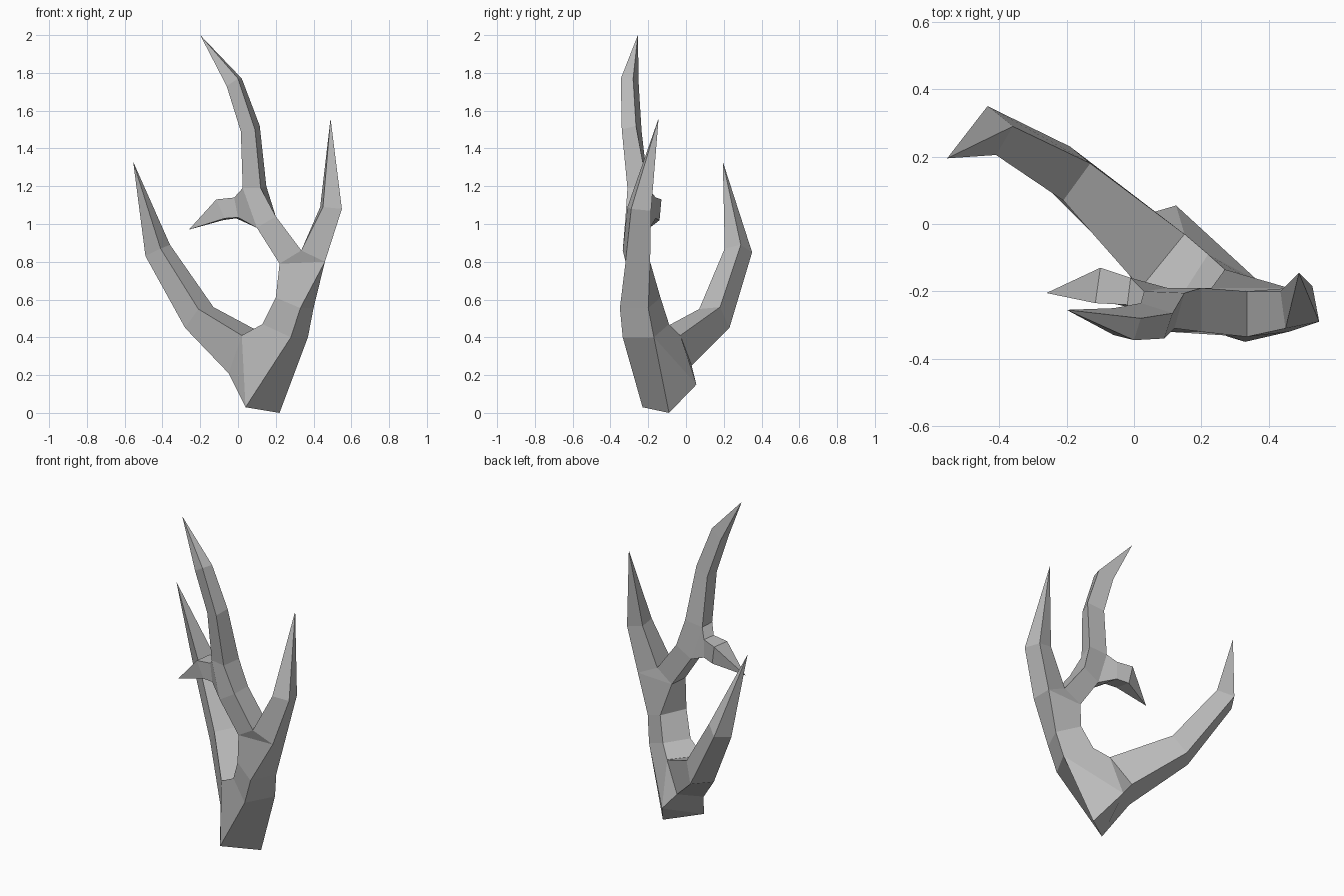
import bpy, bmesh

cube = bpy.data.objects.get("Cube")
if cube:
    bpy.data.objects.remove(cube, do_unlink=True)

mat = bpy.data.materials.new("bone grey")
mat.use_nodes = True
grey = (0.5, 0.5, 0.5, 1)
mat.diffuse_color = grey
mat.node_tree.nodes["Principled BSDF"].inputs["Base Color"].default_value = grey

bm = bmesh.new()


def ring(*points):
    return [bm.verts.new(p) for p in points]


def face(*verts):
    bm.faces.new(verts)


def branch(rings, tip=None):
    """Bridge four-sided rings, then close them to a point."""
    for a, b in zip(rings, rings[1:]):
        for i in range(4):
            j = (i + 1) % 4
            face(a[i], a[j], b[j], b[i])
    if tip:
        end = bm.verts.new(tip)
        last = rings[-1]
        for i in range(4):
            face(last[i], last[(i + 1) % 4], end)


# Burr: cut triangular base
a, b, c = ring((.04, -.23, .03), (.22, -.09, 0), (.125, .055, .15))

# Rings are ordered inner front, inner back, outer back, outer front
stem = ring((.13, -.23, .47), (.22, -.09, .47), (.37, -.17, .40), (.28, -.335, .40))
low = ring((.02, -.19, .41), (.15, -.03, .41), (.04, .03, .25), (-.05, -.10, .21))

# Trunk skin between the base, the stem and the low tine
f, e, h, g = stem
p, q, d2, d = low
face(a, c, b)
face(a, b, h, g)
face(b, c, h)
face(c, q, e, h)
face(c, d2, q)
face(a, g, f, p)
face(a, p, d)
face(a, d, d2, c)
face(p, f, e, q)

# Low tine
branch([low,
        ring((-.21, .07, .55), (-.13, .18, .56), (-.19, .23, .45), (-.28, .13, .45)),
        ring((-.41, .205, .87), (-.36, .29, .89), (-.435, .35, .85), (-.49, .26, .83))],
       (-.555, .195, 1.33))

# Stem up to the fork
fork = ring((.22, -.31, .79), (.23, -.19, .79), (.46, -.19, .80), (.46, -.32, .80))
branch([stem,
        ring((.20, -.29, .61), (.27, -.135, .61), (.40, -.20, .555), (.33, -.35, .555)),
        fork])
kf, kb = ring((.335, -.335, .86), (.335, -.20, .86))
face(fork[0], fork[3], kf)
face(fork[1], kb, fork[2])

# Outer tine
branch([[kf, kb, fork[2], fork[3]],
        ring((.45, -.31, 1.09), (.435, -.20, 1.09), (.53, -.185, 1.07), (.55, -.29, 1.08))],
       (.49, -.145, 1.56))

# Main beam up to the side tine
low_beam = ring((.10, -.32, .98), (.10, -.19, .98), (.20, -.19, 1.04), (.20, -.32, 1.04))
branch([[fork[0], fork[1], kb, kf], low_beam])
beam = ring((.025, -.29, 1.19), (.03, -.20, 1.19), (.15, -.205, 1.20), (.12, -.31, 1.19))
for i in (1, 2, 3):
    j = (i + 1) % 4
    if i == 1:
        face(low_beam[1], low_beam[2], beam[2], beam[1])
    else:
        face(low_beam[i], low_beam[j], beam[j], beam[i])

# Main beam tip
branch([beam,
        ring((.015, -.32, 1.49), (.02, -.235, 1.49), (.115, -.265, 1.52), (.09, -.34, 1.50)),
        ring((-.06, -.33, 1.73), (-.06, -.25, 1.73), (.02, -.28, 1.77), (0, -.345, 1.77))],
       (-.20, -.255, 2.0))

# Side tine
branch([[low_beam[0], low_beam[1], beam[1], beam[0]],
        ring((0, -.25, 1.035), (-.01, -.16, 1.03), (-.01, -.16, 1.14), (-.02, -.24, 1.14)),
        ring((-.07, -.235, 1.03), (-.08, -.14, 1.02), (-.10, -.13, 1.13), (-.115, -.235, 1.13))],
       (-.26, -.205, .97))

bmesh.ops.recalc_face_normals(bm, faces=bm.faces)
mesh = bpy.data.meshes.new("antler")
bm.to_mesh(mesh)
bm.free()
mesh.materials.append(mat)
antler = bpy.data.objects.new("antler", mesh)
bpy.context.collection.objects.link(antler)
